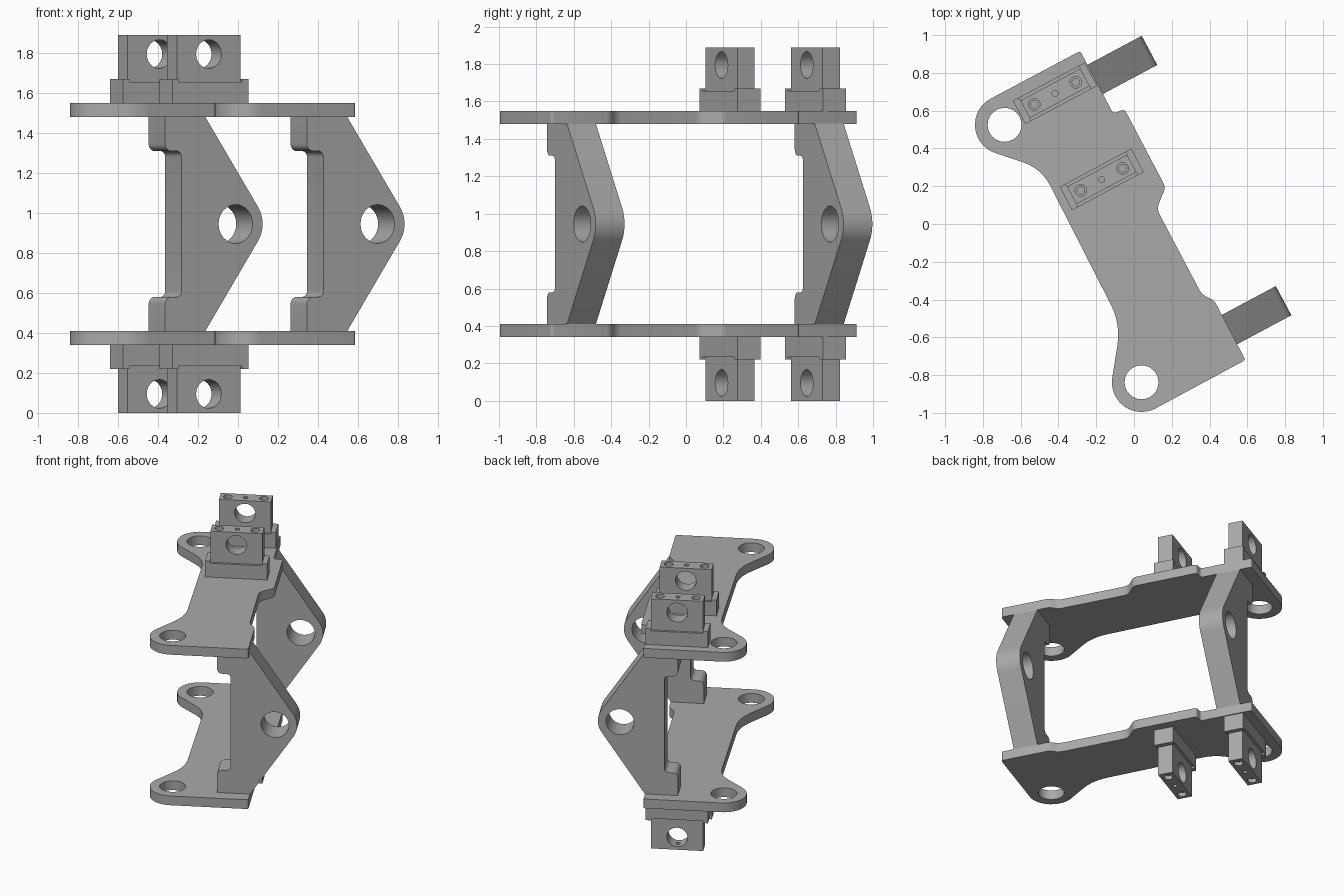
import bpy, bmesh
from math import sin, cos, tan, radians, pi, atan2, acos, hypot
from mathutils import Vector, Matrix

if "Cube" in bpy.data.objects:
    bpy.data.objects.remove(bpy.data.objects["Cube"])

TURN = radians(28.1)          # the frame stands turned about z
MID = 0.945                   # mirror height of the frame

metal = bpy.data.materials.new("grey_metal")
metal.use_nodes = True
GREY = (0.4, 0.4, 0.4, 1)
metal.diffuse_color = GREY
metal.node_tree.nodes["Principled BSDF"].inputs["Base Color"].default_value = GREY


def arc(cx, cy, r, a0, a1, n):
    """Points on an arc, angles in degrees."""
    steps = [radians(a0 + (a1 - a0) * i / n) for i in range(n + 1)]
    return [(cx + r * cos(a), cy + r * sin(a)) for a in steps]


def circle(cx, cy, r, n=24):
    return arc(cx, cy, r, 0, 360, n)[:-1]


def rounded(corners, n=6):
    """Polygon from (x, y) or (x, y, radius) corners."""
    out = []
    for i, c in enumerate(corners):
        p = Vector(c[:2])
        if len(c) < 3:
            out.append(tuple(p))
            continue
        a = (Vector(corners[i - 1][:2]) - p).normalized()
        b = (Vector(corners[(i + 1) % len(corners)][:2]) - p).normalized()
        half = a.angle(b) / 2
        centre = p + (a + b).normalized() * c[2] / sin(half)
        start = p + a * c[2] / tan(half) - centre
        end = p + b * c[2] / tan(half) - centre
        sweep = atan2(start.x * end.y - start.y * end.x, start.dot(end))
        for k in range(n + 1):
            out.append(tuple(centre + Matrix.Rotation(sweep * k / n, 2) @ start))
    return out


def evaluated_mesh(obj):
    dg = bpy.context.evaluated_depsgraph_get()
    return bpy.data.meshes.new_from_object(obj.evaluated_get(dg))


def finish(obj):
    obj.data.materials.clear()
    obj.data.materials.append(metal)
    bpy.ops.object.select_all(action='DESELECT')
    obj.select_set(True)
    bpy.context.view_layer.objects.active = obj
    bpy.ops.object.shade_smooth_by_angle(angle=radians(30))


def prism(name, loops, depth, matrix):
    """Extrude an outline with holes, centred on its own plane."""
    curve = bpy.data.curves.new(name, 'CURVE')
    curve.dimensions = '2D'
    curve.fill_mode = 'BOTH'
    curve.extrude = depth / 2
    for loop in loops:
        spline = curve.splines.new('POLY')
        spline.points.add(len(loop) - 1)
        for point, (x, y) in zip(spline.points, loop):
            point.co = (x, y, 0, 1)
        spline.use_cyclic_u = True
    temp = bpy.data.objects.new("outline", curve)
    bpy.context.collection.objects.link(temp)
    mesh = evaluated_mesh(temp)
    bpy.data.objects.remove(temp)
    bm = bmesh.new()
    bm.from_mesh(mesh)
    bmesh.ops.remove_doubles(bm, verts=bm.verts, dist=1e-5)
    bmesh.ops.recalc_face_normals(bm, faces=bm.faces)
    bm.to_mesh(mesh)
    bm.free()
    mesh.transform(matrix)
    obj = bpy.data.objects.new(name, mesh)
    bpy.context.collection.objects.link(obj)
    finish(obj)
    return obj


def drill(obj, holes):
    """Cut vertical holes given as (x, y, z, radius, length)."""
    cutters = []
    for x, y, z, r, length in holes:
        bpy.ops.mesh.primitive_cylinder_add(vertices=20, radius=r, depth=length,
                                            location=(x, y, z))
        cutter = bpy.context.object
        cutter.name = "drill_cutter"
        cutter.hide_render = True
        mod = obj.modifiers.new("drill", 'BOOLEAN')
        mod.operation = 'DIFFERENCE'
        mod.solver = 'EXACT'
        mod.object = cutter
        cutters.append(cutter)
    mesh = evaluated_mesh(obj)
    obj.modifiers.clear()
    obj.data = mesh
    for cutter in cutters:
        bpy.data.objects.remove(cutter)
    finish(obj)


def upright(x, y, z=MID):
    """Local x along the arms, local y up."""
    return (Matrix.Translation((x, y, z)) @ Matrix.Rotation(TURN, 4, 'Z')
            @ Matrix.Rotation(pi / 2, 4, 'X'))


# Upper and lower plates with two pierced lobes
lobes = [(-0.685, 0.525), (0.04, -0.838)]
outline = rounded(
    [(-0.285, 0.916, 0.012), (-0.11, 0.585, 0.02), (-0.05, 0.608, 0.02),
     (0.167, 0.195, 0.05), (0.12, 0.08, 0.07), (0.36, -0.375, 0.1),
     (0.425, -0.405, 0.06), (0.59, -0.72, 0.015)]
    + arc(*lobes[1], 0.157, -62, -190, 14)
    + [(-0.07, -0.53, 0.35), (-0.49, 0.294, 0.25)]
    + arc(*lobes[0], 0.157, 253, 118, 14))
plate_loops = [outline] + [circle(x, y, 0.09) for x, y in lobes]
for name, side in (("upper_plate", 1), ("lower_plate", -1)):
    prism(name, plate_loops, 0.07, Matrix.Translation((0, 0, MID + side * 0.57)))

# Pointed side arms with a round eye and stepped feet
R, top_x, top_z = 0.153, -0.175, 0.54
tangent = math_angle = (atan2(top_z, top_x) - acos(R / hypot(top_x, top_z))) * 180 / pi
inner, foot, step = -0.306, -0.4, 0.365
arm = rounded(
    [(top_x, -top_z)] + arc(0, 0, R, -tangent, tangent, 10)
    + [(top_x, top_z), (foot, top_z), (foot, step, 0.035), (inner, step, 0.03),
       (inner, -step, 0.03), (foot, -step, 0.035), (foot, -top_z)])
for name, x, y in (("rear_arm", -0.053, 0.847), ("front_arm", 0.657, -0.478)):
    prism(name, [arm, circle(0, 0, 0.097)], 0.175, upright(x, y))

# Clamp blocks in notched bases, above and below
for place, x, y in (("rear", -0.418, 0.692), ("front", -0.171, 0.236)):
    for level, s in (("upper", 1), ("lower", -1)):
        base = [(-0.215, 0.6), (0.215, 0.6), (0.215, 0.725), (0.18, 0.725),
                (0.18, 0.71), (-0.18, 0.71), (-0.18, 0.725), (-0.215, 0.725)]
        prism(f"{level}_{place}_base", [[(u, s * v) for u, v in base]],
              0.14, upright(x, y))
        block = [(-0.18, s * 0.71), (0.18, s * 0.71),
                 (0.18, s * MID), (-0.18, s * MID)]
        body = prism(f"{level}_{place}_block", [block, circle(0, s * 0.85, 0.072)],
                     0.105, upright(x, y))
        face = MID + s * MID
        holes = [(x, y, face, 0.016, 0.1)]
        for t in (-0.125, 0.125):
            bx, by = x + t * cos(TURN), y + t * sin(TURN)
            holes += [(bx, by, face, 0.031, 0.06), (bx, by, face, 0.02, 0.3)]
        drill(body, holes)
